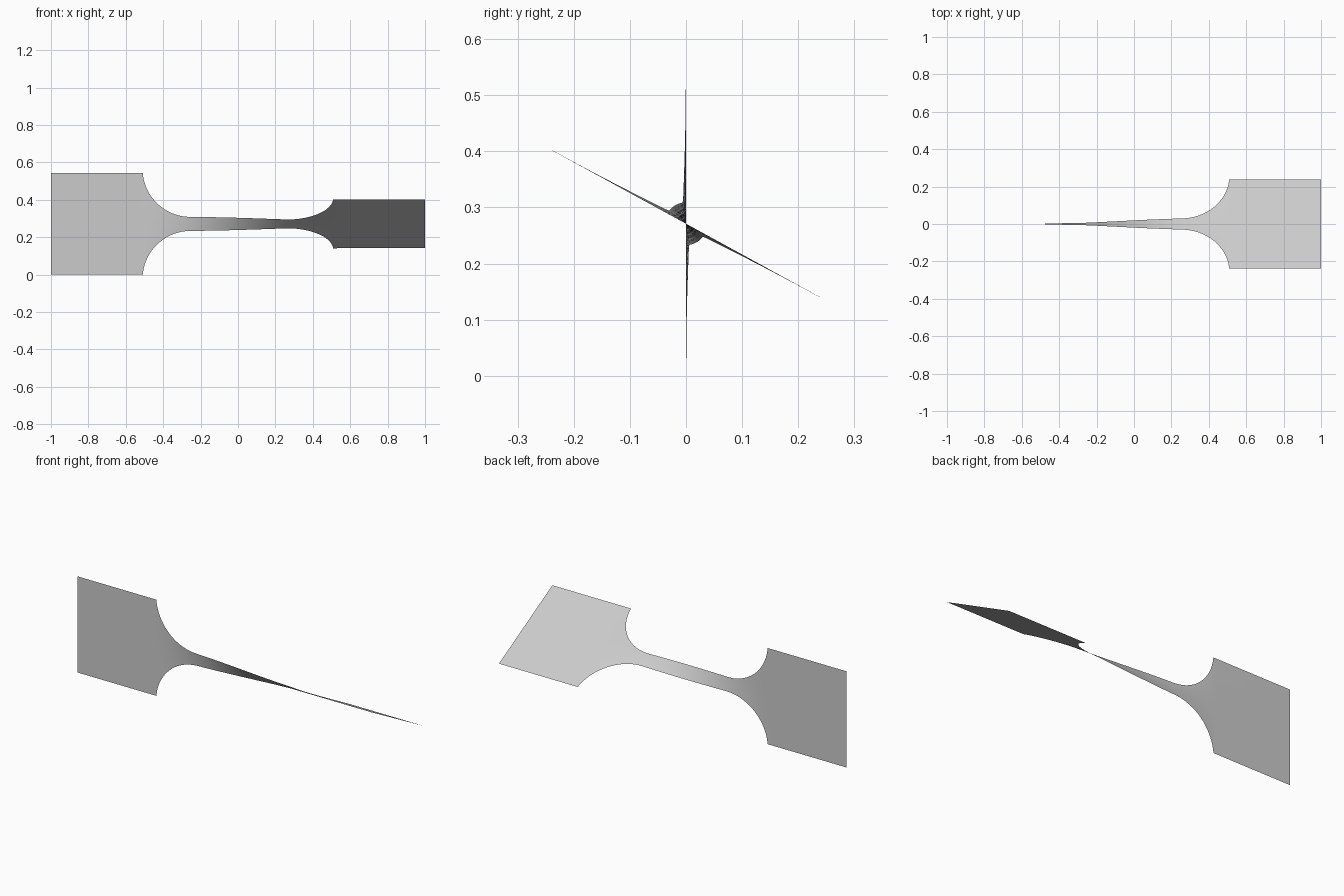
import bpy, bmesh, math

if "Cube" in bpy.data.objects:
    bpy.data.objects.remove(bpy.data.objects["Cube"])

HALF_W = 0.271      # half width of the end tabs, also centre height
NECK = 0.038        # half width of the neck
R = 0.255           # shoulder fillet radius
NECK_X = 0.255      # half length of the neck
TWIST = math.radians(61.3)
TWIST_X = 0.53      # twist runs between -TWIST_X and TWIST_X
ACROSS = 8


def twist_angle(x):
    t = min(max((x + TWIST_X) / (2 * TWIST_X), 0), 1)
    return TWIST * t * t * (3 - 2 * t)


# Half outline: straight neck, round shoulder, rectangular tab
half = [(NECK_X * i / 20, NECK) for i in range(1, 20)]
a_max = math.acos((NECK + R - HALF_W) / R)
for i in range(33):
    a = a_max * i / 32
    half.append((NECK_X + R * math.sin(a), NECK + R - R * math.cos(a)))
half += [(0.52, HALF_W), (TWIST_X, HALF_W), (1.0, HALF_W)]
outline = [(-x, w) for x, w in reversed(half)] + [(0, NECK)] + half

# Thin twisted sheet, swept row by row along x
bm = bmesh.new()
rows = []
for x, w in outline:
    a = twist_angle(x)
    row = []
    for j in range(ACROSS + 1):
        s = w * (2 * j / ACROSS - 1)
        row.append(bm.verts.new((x, -s * math.sin(a), HALF_W + s * math.cos(a))))
    rows.append(row)
for r0, r1 in zip(rows, rows[1:]):
    for j in range(ACROSS):
        bm.faces.new((r0[j], r1[j], r1[j + 1], r0[j + 1])).smooth = True

mesh = bpy.data.meshes.new("twisted_strip")
bm.to_mesh(mesh)
bm.free()
strip = bpy.data.objects.new("twisted_strip", mesh)
bpy.context.collection.objects.link(strip)

# Plain grey
grey = bpy.data.materials.new("light grey")
grey.diffuse_color = (0.6, 0.6, 0.6, 1)
grey.use_nodes = True
grey.node_tree.nodes["Principled BSDF"].inputs["Base Color"].default_value = grey.diffuse_color
mesh.materials.append(grey)
